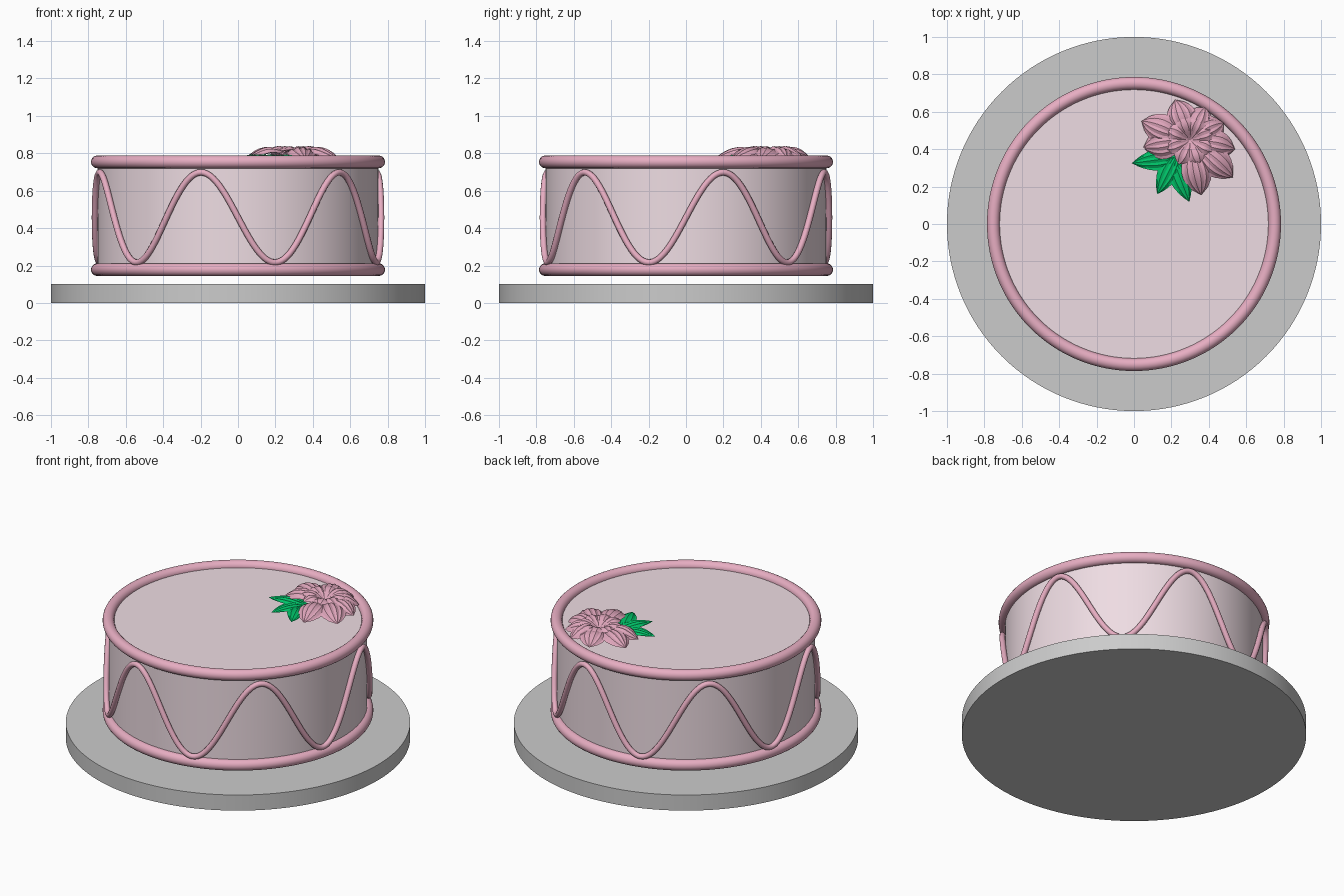
import bpy, bmesh
from math import sin, cos, pi, radians, atan2, hypot

if "Cube" in bpy.data.objects:
    bpy.data.objects.remove(bpy.data.objects["Cube"])


def material(name, rgb):
    m = bpy.data.materials.new(name)
    m.diffuse_color = (*rgb, 1)
    m.use_nodes = True
    m.node_tree.nodes["Principled BSDF"].inputs["Base Color"].default_value = m.diffuse_color
    return m


SPONGE = material("pale_pink_icing", (0.86, 0.72, 0.77))
TRIM = material("pink_piping", (0.80, 0.42, 0.54))
PETAL = material("petal_pink", (0.74, 0.38, 0.50))
GREEN = material("leaf_green", (0.0, 0.55, 0.14))


def finish(name, mat=None, angle=35):
    ob = bpy.context.object
    ob.name = name
    if mat:
        ob.data.materials.append(mat)
    bpy.ops.object.shade_smooth_by_angle(angle=radians(angle))
    return ob


def drum(name, radius, z0, z1, mat=None):
    bpy.ops.mesh.primitive_cylinder_add(vertices=128, radius=radius, depth=z1 - z0,
                                        location=(0, 0, (z0 + z1) / 2))
    return finish(name, mat)


def ring(name, z):
    bpy.ops.mesh.primitive_torus_add(major_segments=128, minor_segments=20,
                                     major_radius=0.752, minor_radius=0.034,
                                     location=(0, 0, z))
    return finish(name, TRIM)


# Board, cake and the two piped rings
drum("cake_board", 1.0, 0.0, 0.10)
drum("cake_body", 0.75, 0.16, 0.755, SPONGE)
ring("bottom_piping", 0.178)
ring("top_piping", 0.754)

# Wavy piping around the side: six waves
curve = bpy.data.curves.new("wave_piping", 'CURVE')
curve.dimensions = '3D'
curve.bevel_depth = 0.017
curve.bevel_resolution = 3
spline = curve.splines.new('POLY')
N = 288
spline.points.add(N - 1)
for i, p in enumerate(spline.points):
    a = 2 * pi * i / N
    z = 0.457 + 0.241 * cos(6 * (a - radians(15)))
    p.co = (0.765 * cos(a), 0.765 * sin(a), z, 1)
spline.use_cyclic_u = True
wave = bpy.data.objects.new("wave_piping", curve)
bpy.context.collection.objects.link(wave)
curve.materials.append(TRIM)


def blade(bm, base, angle, length, width, z0, arch, peak, tip_z, folds, groove, droop):
    """Pointed, pleated petal or leaf arching out from its base."""
    nu, nv = 10, folds * 2
    rows = []
    for i in range(nu + 1):
        u = i / nu
        s = u ** peak
        half = width / 2 * (0.12 * (1 - u) + sin(pi * s) ** 0.8 if 0 < u < 1 else 0.12 * (1 - u))
        spine = z0 + (tip_z - z0) * u + arch * sin(pi * u ** 1.2)
        row = []
        for j in range(nv + 1):
            v = 2 * j / nv - 1
            w = min(1, half / (width / 2))
            z = spine - droop * v * v * w - (groove * w if j % 2 else 0)
            x = length * (u - 0.05 * v * v * sin(pi * u))
            y = half * v
            row.append(bm.verts.new((base[0] + x * cos(angle) - y * sin(angle),
                                     base[1] + x * sin(angle) + y * cos(angle),
                                     max(z, 0.757))))
        rows.append(row)
    for a, b in zip(rows, rows[1:]):
        for j in range(nv):
            bm.faces.new((a[j], b[j], b[j + 1], a[j + 1]))
    bmesh.ops.remove_doubles(bm, verts=bm.verts, dist=1e-5)


def mesh_object(name, bm, mat):
    me = bpy.data.meshes.new(name)
    bm.to_mesh(me)
    bm.free()
    ob = bpy.data.objects.new(name, me)
    bpy.context.collection.objects.link(ob)
    bpy.context.view_layer.objects.active = ob
    ob.select_set(True)
    finish(name, mat, 20)
    ob.select_set(False)


# Flower: outer petals aimed at their tips
CENTRE = (0.30, 0.45)
tips = [(0.22, 0.665), (0.38, 0.625), (0.48, 0.54), (0.54, 0.40), (0.53, 0.25),
        (0.36, 0.155), (0.05, 0.41), (0.04, 0.55)]
bm = bmesh.new()
for x, y in tips:
    dx, dy = x - CENTRE[0], y - CENTRE[1]
    blade(bm, CENTRE, atan2(dy, dx), hypot(dx, dy), 0.155, 0.785, 0.055, 1.5,
          0.775, 5, 0.006, 0.03)
mesh_object("flower_outer_petals", bm, PETAL)

# Flower: smaller raised inner petals
bm = bmesh.new()
for k in range(8):
    blade(bm, CENTRE, radians(20 + 45 * k), 0.145, 0.095, 0.79, 0.035, 1.4,
          0.815, 3, 0.005, 0.015)
mesh_object("flower_inner_petals", bm, PETAL)

# Leaves tucked under the flower
bm = bmesh.new()
for (bx, by), (x, y) in [((0.25, 0.36), (-0.01, 0.325)), ((0.24, 0.39), (0.125, 0.16)),
                         ((0.20, 0.37), (0.295, 0.12))]:
    blade(bm, (bx, by), atan2(y - by, x - bx), hypot(x - bx, y - by), 0.11,
          0.775, 0.02, 1.0, 0.775, 4, 0.005, 0.01)
mesh_object("leaves", bm, GREEN)
